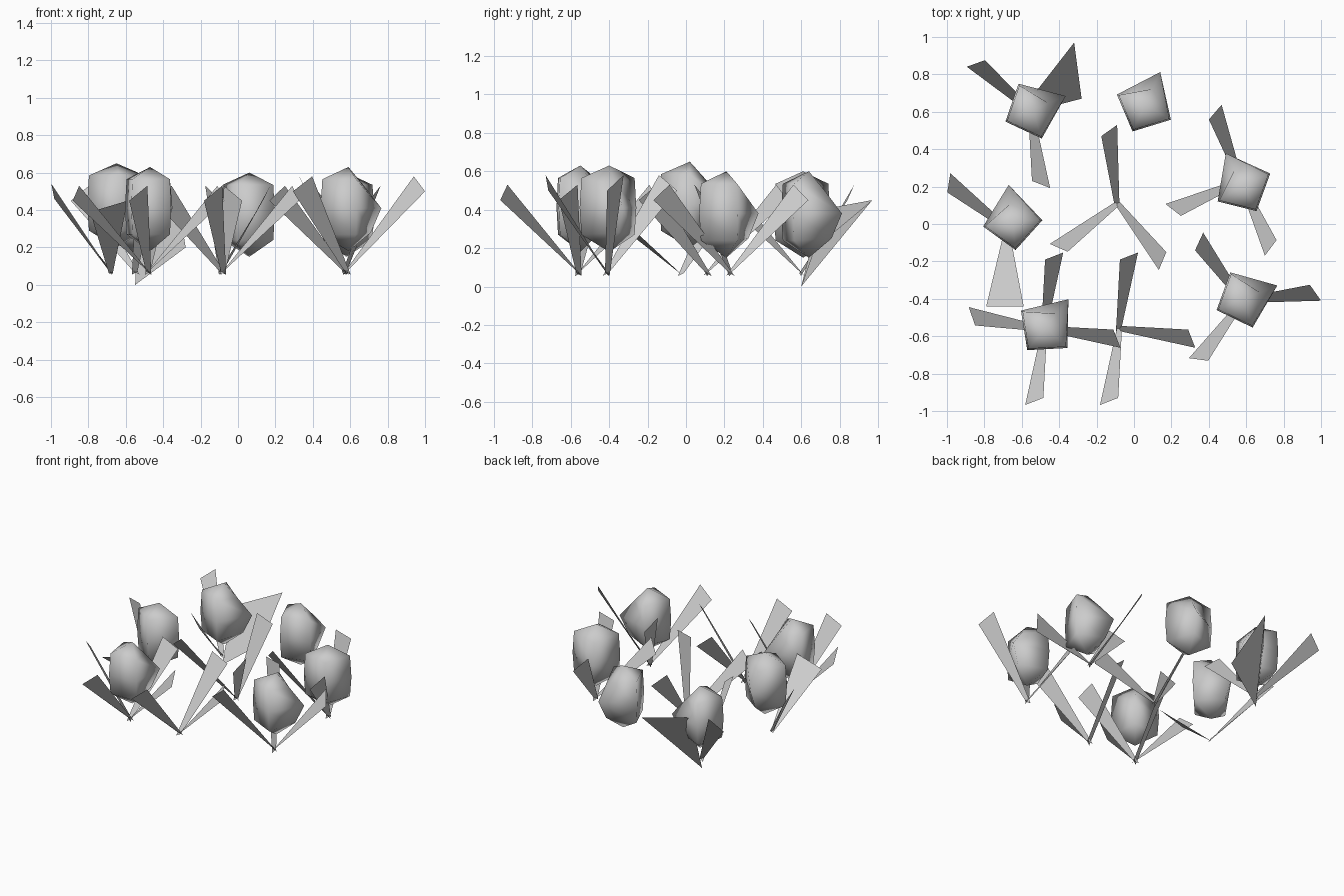
import bpy
from math import cos, sin, radians

if "Cube" in bpy.data.objects:
    bpy.data.objects.remove(bpy.data.objects["Cube"])


def add_mesh(name, verts, faces, smooth=False):
    me = bpy.data.meshes.new(name)
    me.from_pydata(verts, [], faces)
    me.update()
    ob = bpy.data.objects.new(name, me)
    bpy.context.collection.objects.link(ob)
    for p in me.polygons:
        p.use_smooth = smooth
    return ob


def flower_head(x, y, top, turn):
    """Four-sided bud with one bulging corner, pointed at both ends."""
    angles = (0, 96, 180, 264)
    rings = [  # (drop of corner 0, its radius, drop of others, their radius)
        (0.10, 0.09, 0.065, 0.15),
        (0.22, 0.19, 0.22, 0.16),
        (0.35, 0.13, 0.36, 0.15),
    ]
    verts = [(x, y, top)]
    for d0, r0, d, r in rings:
        for i, a in enumerate(angles):
            rr, dd = (r0, d0) if i == 0 else (r, d)
            t = radians(turn + a)
            verts.append((x + rr * cos(t), y + rr * sin(t), top - dd))
    verts.append((x, y, top - 0.45))
    faces = []
    for i in range(4):
        j = (i + 1) % 4
        faces.append((0, 1 + i, 1 + j))
        for k in (1, 5):
            faces.append((k + i, k + 4 + i, k + 4 + j, k + j))
        faces.append((13, 9 + j, 9 + i))
    add_mesh("flower_head", verts, faces, True)


def leaf(x, y, angle, lift, side=1):
    """Narrow blade widening to a slanted end, lower corner on the axis."""
    c, s = cos(radians(angle)), sin(radians(angle))
    pts = [(-0.02, 0.012, 0.055), (0.0, -0.012, 0.07),
           (0.42, 0.0, 0.45 + lift), (0.36, 0.085, 0.53 + lift)]
    add_mesh("leaf", [(x + r * c - side * t * s, y + r * s + side * t * c, z)
                      for r, t, z in pts], [(0, 1, 2, 3)])


# Flower heads: x, y, top height, direction of the bulging corner
for head in [(-0.54, 0.61, 0.60, 23), (0.06, 0.64, 0.60, 65),
             (0.58, 0.21, 0.60, 118), (0.59, -0.40, 0.63, 22),
             (-0.65, 0.02, 0.65, 96), (-0.47, -0.55, 0.63, 51)]:
    flower_head(*head)

# Leaf clusters: base x, y, lift, twist side, leaf directions
for x, y, lift, side, dirs in [
        (-0.09, 0.11, 0.0, 1, (90, 211, 302)),
        (-0.08, -0.56, 0.0, 1, (76, 256, 346)),
        (-0.48, -0.56, 0.0, 1, (76, 164, 256, 346)),
        (0.58, -0.41, 0.05, 1, (0, 120, 227)),
        (0.57, 0.23, 0.0, 1, (104, 197, 288)),
        (-0.68, -0.02, 0.01, 1, (136,)),
        (-0.55, 0.60, 0.0, -1, (145, 284))]:
    for a in dirs:
        leaf(x, y, a, lift, side)

# Two broad leaves
add_mesh("broad_leaf_front",
         [(-0.69, -0.02, 0.06), (-0.67, -0.02, 0.06),
          (-0.59, -0.44, 0.45), (-0.79, -0.44, 0.39)], [(0, 1, 2, 3)])
add_mesh("broad_leaf_back",
         [(-0.55, 0.60, 0.0), (-0.28, 0.67, 0.20),
          (-0.32, 0.97, 0.45), (-0.53, 0.70, 0.40)], [(0, 1, 2, 3)])
